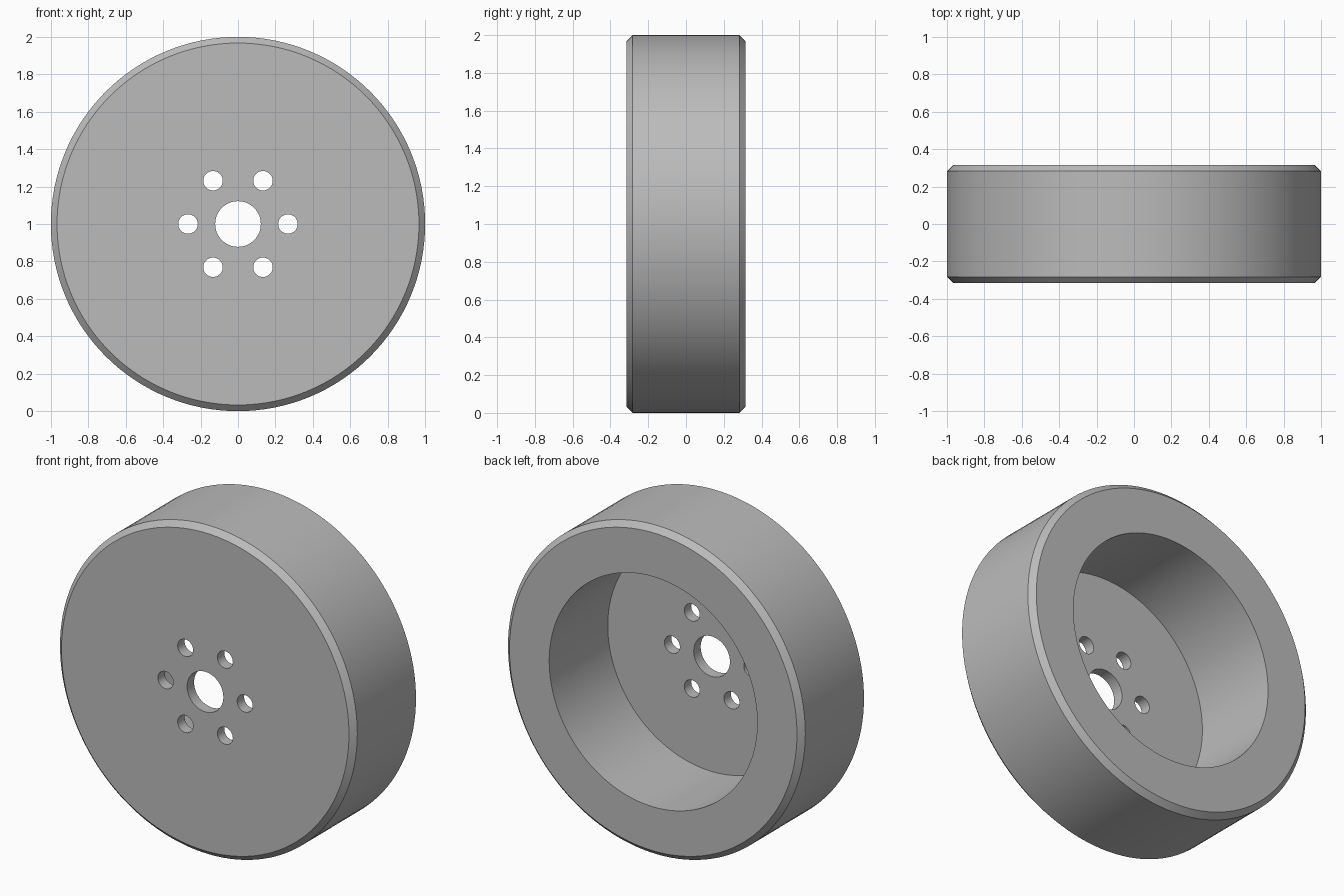
import bpy
import math

if "Cube" in bpy.data.objects:
    bpy.data.objects.remove(bpy.data.objects["Cube"])

SEGMENTS = 128
CENTRE_Z = 1.0
HALF_WIDTH = 0.315
CHAMFER = 0.033
RING_RADIUS = 0.775      # where tread ring meets hub
CAVITY_RADIUS = 0.70
FLOOR_Y = -0.248         # inner face of the hub plate

grey = bpy.data.materials.new("plain grey")
grey.use_nodes = True
colour = (0.5, 0.5, 0.5, 1)
grey.diffuse_color = colour
grey.node_tree.nodes["Principled BSDF"].inputs["Base Color"].default_value = colour


def activate(obj):
    bpy.ops.object.select_all(action="DESELECT")
    obj.select_set(True)
    bpy.context.view_layer.objects.active = obj


def lathe(name, profile, closed):
    """Spin (radius, y) points about the wheel axle; an open profile gets end caps."""
    verts, faces = [], []
    n = len(profile)
    for s in range(SEGMENTS):
        a = 2 * math.pi * s / SEGMENTS
        verts += [(r * math.cos(a), y, CENTRE_Z + r * math.sin(a)) for r, y in profile]
    for s in range(SEGMENTS):
        t = (s + 1) % SEGMENTS
        for i in range(n if closed else n - 1):
            j = (i + 1) % n
            faces.append((s * n + i, s * n + j, t * n + j, t * n + i))
    if not closed:
        faces.append([s * n for s in range(SEGMENTS)])
        faces.append([s * n + n - 1 for s in reversed(range(SEGMENTS))])
    mesh = bpy.data.meshes.new(name)
    mesh.from_pydata(verts, [], faces)
    obj = bpy.data.objects.new(name, mesh)
    bpy.context.collection.objects.link(obj)
    mesh.materials.append(grey)
    activate(obj)
    bpy.ops.object.mode_set(mode="EDIT")
    bpy.ops.mesh.select_all(action="SELECT")
    bpy.ops.mesh.normals_make_consistent(inside=False)
    bpy.ops.object.mode_set(mode="OBJECT")
    return obj


def drill(obj, radius, x, z):
    """Cut a round hole through the hub plate along the axle direction."""
    bpy.ops.mesh.primitive_cylinder_add(
        vertices=48, radius=radius, depth=0.3,
        location=(x, -HALF_WIDTH, z), rotation=(math.pi / 2, 0, 0))
    cutter = bpy.context.object
    cutter.hide_render = True
    activate(obj)
    mod = obj.modifiers.new("hole", "BOOLEAN")
    mod.operation = "DIFFERENCE"
    mod.solver = "EXACT"
    mod.object = cutter
    bpy.ops.object.modifier_apply(modifier=mod.name)
    bpy.data.objects.remove(cutter)


# Outer tread ring with chamfered edges
tread = lathe("tread_ring", [
    (RING_RADIUS, -HALF_WIDTH), (1 - CHAMFER, -HALF_WIDTH),
    (1, -HALF_WIDTH + CHAMFER), (1, HALF_WIDTH - CHAMFER),
    (1 - CHAMFER, HALF_WIDTH), (RING_RADIUS, HALF_WIDTH)], True)

# Cup-shaped hub, open at the back
hub = lathe("hub", [
    (CAVITY_RADIUS, FLOOR_Y), (CAVITY_RADIUS, HALF_WIDTH),
    (RING_RADIUS, HALF_WIDTH), (RING_RADIUS, -HALF_WIDTH)], False)

# Axle hole and six bolt holes
drill(hub, 0.122, 0, CENTRE_Z)
for k in range(6):
    a = k * math.pi / 3
    drill(hub, 0.052, 0.267 * math.cos(a), CENTRE_Z + 0.267 * math.sin(a))

for part in (tread, hub):
    activate(part)
    bpy.ops.object.shade_smooth_by_angle(angle=math.radians(30))
